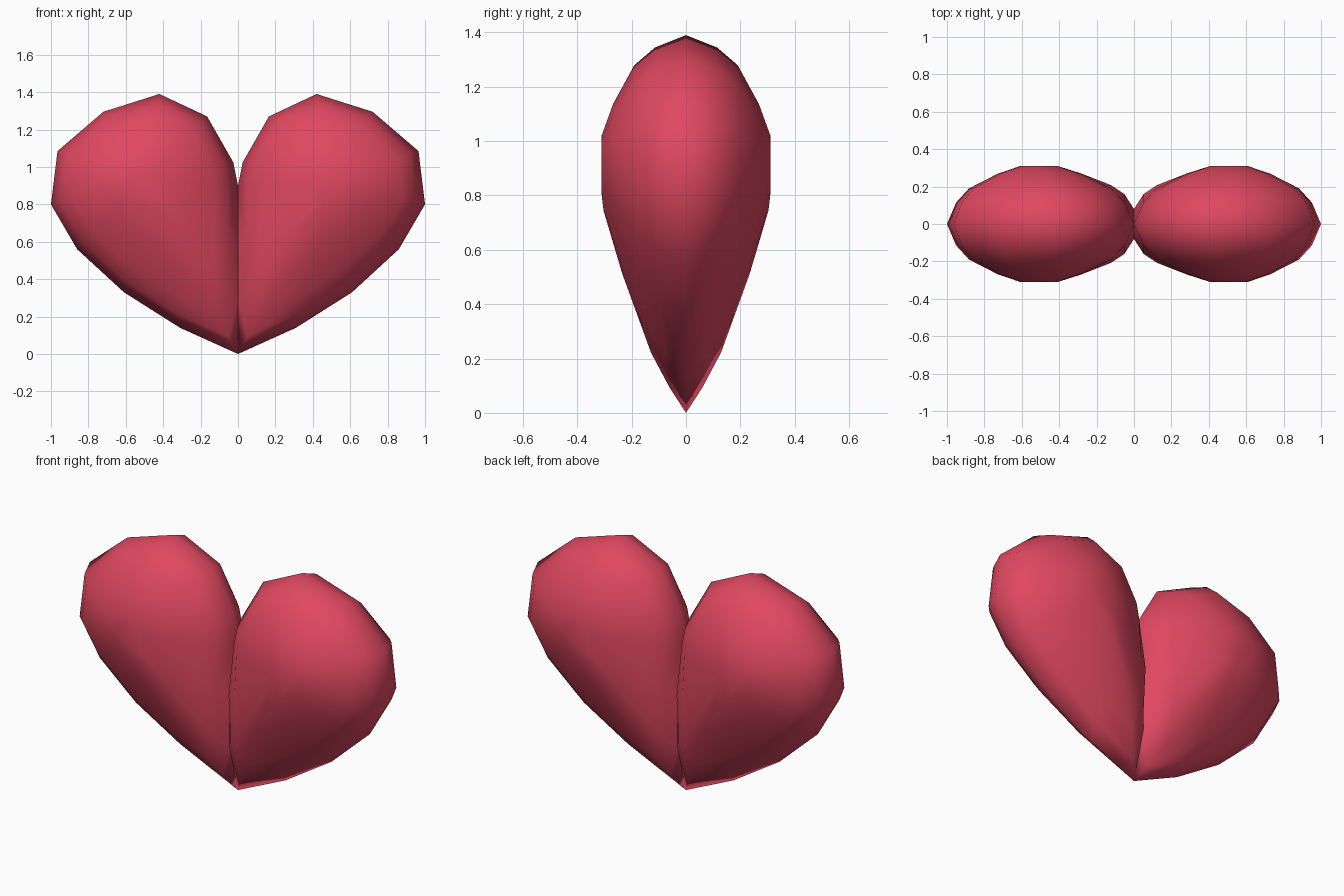
import bpy, bmesh

if "Cube" in bpy.data.objects:
    bpy.data.objects.remove(bpy.data.objects["Cube"])

red = bpy.data.materials.new("rose_red")
red.diffuse_color = (0.74, 0.065, 0.118, 1)
red.use_nodes = True
red.node_tree.nodes["Principled BSDF"].inputs["Base Color"].default_value = red.diffuse_color

# Front outline of one lobe (x, z), from the bottom tip round to the crease
OUTLINE = [(0, 0), (.31, .14), (.61, .33), (.86, .56), (1, .80), (.965, 1.085),
           (.72, 1.295), (.42, 1.39), (.165, 1.27), (.025, 1.025), (0, .90),
           (0, .60), (0, .29)]
CREASE = (11, 12)                      # outline points on the inner crease
CENTRE = (.51, .93)                    # fullest point of the lobe
RINGS = [(1, 0), (.9, .115), (.76, .19), (.45, .268), (.2, .31)]  # scale, depth


def lobe(name, side):
    bm = bmesh.new()
    for face in (-1, 1):               # front shell and back shell
        rings = []
        for f, depth in RINGS:
            ring = []
            for i, (x, z) in enumerate(OUTLINE):
                px = CENTRE[0] + (x - CENTRE[0]) * f
                pz = CENTRE[1] + (z - CENTRE[1]) * f
                y = depth * min(1, max(pz, 0) / .8) ** .3   # thins to the tip
                if i in CREASE:
                    y += .08 * f ** 4
                ring.append(bm.verts.new((px * side, y * face, pz)))
            rings.append(ring)
        n = len(OUTLINE)
        for a, b in zip(rings, rings[1:]):
            for i in range(n):
                j = (i + 1) % n
                bm.faces.new((a[i], a[j], b[j], b[i]))
        bm.faces.new(rings[-1])
    # Weld the two shells along the rim; the lobes meet at the crease
    bmesh.ops.remove_doubles(bm, verts=bm.verts[:], dist=.0005)
    bmesh.ops.recalc_face_normals(bm, faces=bm.faces[:])
    for f in bm.faces:
        f.smooth = True
    me = bpy.data.meshes.new(name)
    bm.to_mesh(me)
    bm.free()
    me.materials.append(red)
    ob = bpy.data.objects.new(name, me)
    bpy.context.collection.objects.link(ob)


lobe("heart_right_lobe", 1)
lobe("heart_left_lobe", -1)
